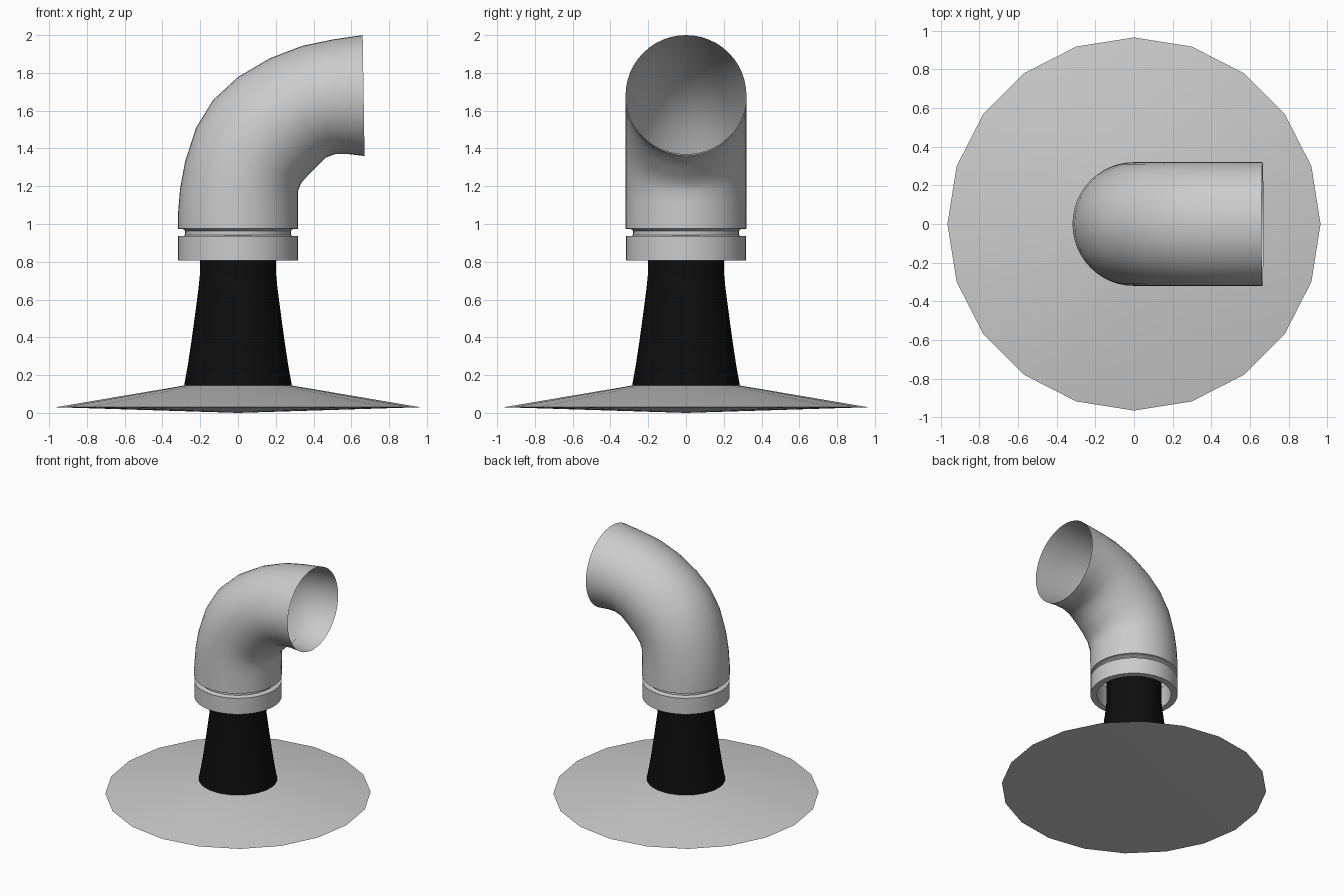
import bpy, bmesh
from math import cos, sin, pi

if "Cube" in bpy.data.objects:
    bpy.data.objects.remove(bpy.data.objects["Cube"])


def make_object(name, rings, cap_start=None, cap_end=None, closed=False, angle=40):
    """Skin a list of equal-sized point rings; caps are fan centre points."""
    bm = bmesh.new()
    loops = [[bm.verts.new(p) for p in ring] for ring in rings]
    n = len(loops[0])
    pairs = list(zip(loops, loops[1:]))
    if closed:
        pairs.append((loops[-1], loops[0]))
    for a, b in pairs:
        for k in range(n):
            m = (k + 1) % n
            bm.faces.new((a[k], a[m], b[m], b[k]))
    for centre, loop in ((cap_start, loops[0]), (cap_end, loops[-1])):
        if centre is not None:
            c = bm.verts.new(centre)
            for k in range(n):
                bm.faces.new((c, loop[k], loop[(k + 1) % n]))
    bmesh.ops.recalc_face_normals(bm, faces=bm.faces[:])
    mesh = bpy.data.meshes.new(name)
    bm.to_mesh(mesh)
    bm.free()
    obj = bpy.data.objects.new(name, mesh)
    bpy.context.collection.objects.link(obj)
    bpy.ops.object.select_all(action='DESELECT')
    obj.select_set(True)
    bpy.context.view_layer.objects.active = obj
    bpy.ops.object.shade_smooth_by_angle(angle=angle * pi / 180)
    return obj


def lathe(profile, sides):
    return [[(r * cos(2 * pi * k / sides), r * sin(2 * pi * k / sides), z)
             for k in range(sides)] for r, z in profile]


# Shallow conical flashing with a 20-sided rim
make_object("base_flange", lathe([(0.965, 0.03), (0.285, 0.145)], 20),
            cap_start=(0, 0, 0), cap_end=(0, 0, 0.145), angle=12)

# Flared black neck
neck = make_object("neck", lathe([(0.287, 0.135), (0.266, 0.25), (0.248, 0.37),
                                  (0.234, 0.47), (0.222, 0.56), (0.209, 0.66),
                                  (0.201, 0.74), (0.2, 0.95)], 48),
                   cap_start=(0, 0, 0.135), cap_end=(0, 0, 0.95))
black = bpy.data.materials.new("black")
black.diffuse_color = (0.004, 0.004, 0.004, 1)
black.use_nodes = True
black.node_tree.nodes["Principled BSDF"].inputs["Base Color"].default_value = black.diffuse_color
neck.data.materials.append(black)

# Collar with a groove above it, open underneath
make_object("collar", lathe([(0.27, 0.808), (0.318, 0.808), (0.318, 0.937),
                             (0.288, 0.937), (0.28, 0.943), (0.28, 0.964),
                             (0.29, 0.972), (0.318, 0.975), (0.27, 0.976)], 48),
            closed=True)

# Pipe elbow: each ring spans one outer and one inner bend point (x, z)
outer = [(-.318, .975), (-.318, 1.05), (-.307, 1.185), (-.28, 1.33),
         (-.222, 1.51), (-.132, 1.656), (0, 1.778), (.17, 1.878),
         (.34, 1.943), (.503, 1.977), (.66, 2.0)]
inner = [(.318, .975), (.318, 1.04), (.318, 1.11), (.318, 1.175),
         (.333, 1.215), (.37, 1.257), (.413, 1.30), (.465, 1.352),
         (.515, 1.37), (.585, 1.37), (.67, 1.36)]
rings = []
for (ox, oz), (ix, iz) in zip(outer, inner):
    ring = []
    for k in range(48):
        a = 2 * pi * k / 48
        t = (1 + cos(a)) / 2
        ring.append((ox + (ix - ox) * t, 0.32 * sin(a), oz + (iz - oz) * t))
    rings.append(ring)
make_object("elbow_pipe", rings, angle=50)
